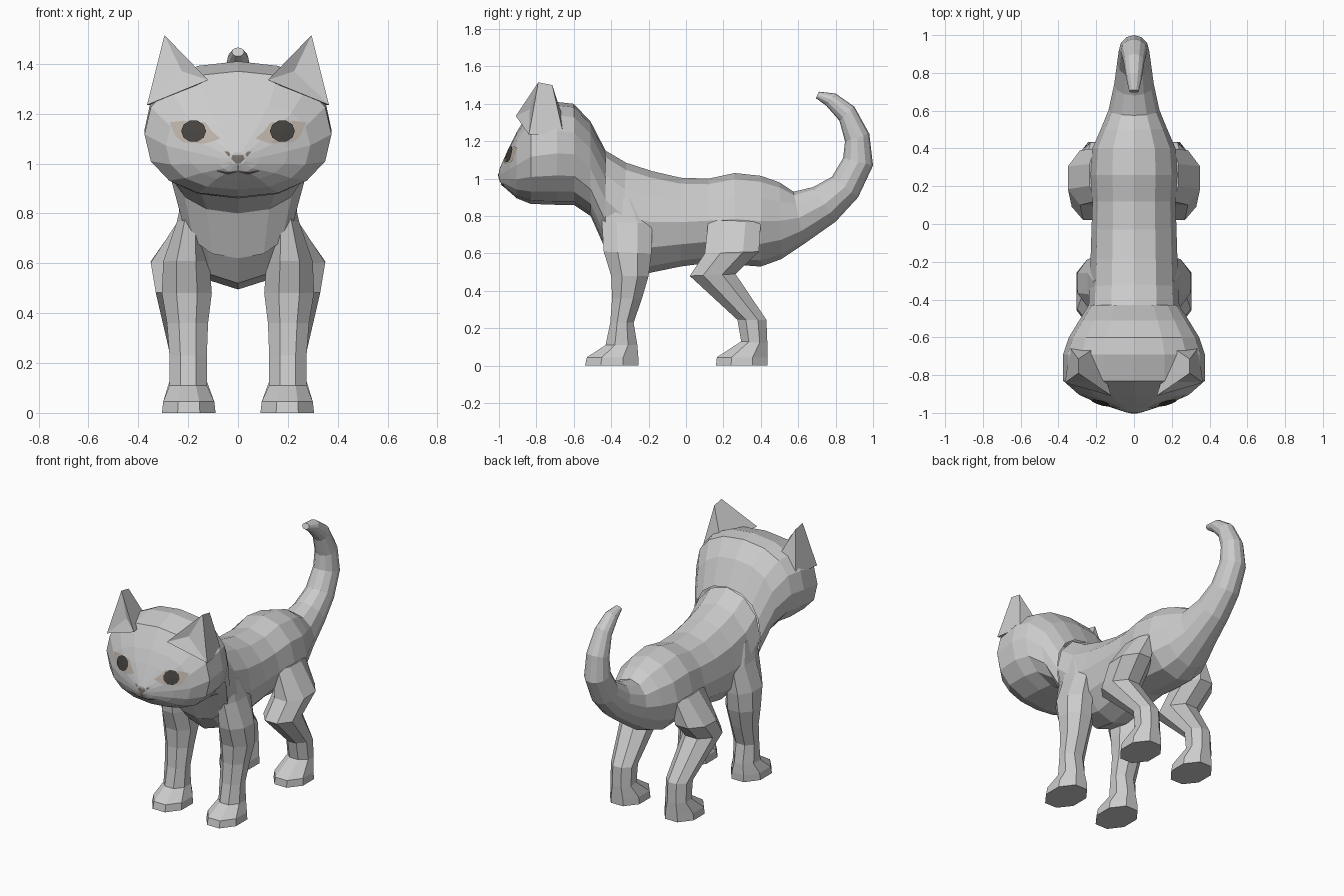
import bpy, bmesh, math
from mathutils import Vector
from mathutils.bvhtree import BVHTree

if "Cube" in bpy.data.objects:
    bpy.data.objects.remove(bpy.data.objects["Cube"])


def finish(name, bm, mirror=False, color=None):
    bmesh.ops.recalc_face_normals(bm, faces=bm.faces[:])
    me = bpy.data.meshes.new(name)
    bm.to_mesh(me)
    bm.free()
    ob = bpy.data.objects.new(name, me)
    bpy.context.collection.objects.link(ob)
    if mirror:
        ob.modifiers.new("mirror", 'MIRROR')
    if color:
        mat = bpy.data.materials.new(name)
        mat.diffuse_color = (*color, 1)
        mat.use_nodes = True
        mat.node_tree.nodes["Principled BSDF"].inputs["Base Color"].default_value = mat.diffuse_color
        me.materials.append(mat)
    return ob


def power(v, e):
    return math.copysign(abs(v) ** e, v)


def loft(sections, n, e=1.0, half_step=False, caps=(True, True)):
    """Each section: (y1, z1, y2, z2, x_min, x_max) = two opposite ring points and the width."""
    bm = bmesh.new()
    rings = []
    shift = math.pi / n if half_step else 0
    grow = 1 / math.cos(shift)
    for y1, z1, y2, z2, xa, xb in sections:
        mid = Vector(((xa + xb) / 2, (y1 + y2) / 2, (z1 + z2) / 2))
        up = Vector((0, y1 - y2, z1 - z2)) / 2 * grow
        side = Vector(((xb - xa) / 2 * grow, 0, 0))
        ring = []
        for i in range(n):
            a = 2 * math.pi * i / n + shift
            ring.append(bm.verts.new(mid + up * power(math.cos(a), e) + side * power(math.sin(a), e)))
        rings.append(ring)
    for r, s in zip(rings, rings[1:]):
        for i in range(n):
            j = (i + 1) % n
            bm.faces.new((r[i], r[j], s[j], s[i]))
    if caps[0]:
        bm.faces.new(rings[0])
    if caps[1]:
        bm.faces.new(rings[-1])
    return bm


# Body flowing into the upturned tail: top point, bottom point, half width
body = [
    (-.43, 1.15, -.43, .62, .24), (-.32, 1.085, -.35, .52, .235), (-.18, 1.04, -.2, .495, .23),
    (-.03, 1.005, -.03, .53, .225), (.12, 1.0, .12, .55, .22), (.26, 1.03, .26, .54, .23),
    (.40, 1.015, .40, .53, .22), (.50, .98, .51, .57, .175), (.575, .93, .63, .65, .135),
    (.68, .955, .80, .77, .105), (.78, 1.01, .92, .90, .09), (.84, 1.11, 1.0, 1.07, .08),
    (.85, 1.20, .98, 1.24, .07), (.82, 1.31, .90, 1.385, .055), (.75, 1.39, .80, 1.455, .042),
    (.695, 1.43, .71, 1.465, .025)]
finish("body_and_tail", loft([(*s[:4], -s[4], s[4]) for s in body], 12, caps=(False, True)))

# Head and neck: y, top z, bottom z, half width
head = [
    (-.43, 1.15, .62, .24), (-.51, 1.305, .80, .29), (-.60, 1.40, .86, .345), (-.69, 1.41, .86, .375),
    (-.83, 1.37, .865, .375), (-.905, 1.25, .895, .29), (-.945, 1.17, .93, .20),
    (-.985, 1.08, .965, .08), (-1.0, 1.045, .995, .03)]
bm = loft([(y, t, y, b, -w, w) for y, t, b, w in head], 16, e=.88, caps=(False, True))
tree = BVHTree.FromBMesh(bm)
finish("head", bm)

# Legs: front y, front z, back y, back z, inner x, outer x
front = [
    (-.54, 0, -.255, 0, .09, .305), (-.53, .045, -.255, .045, .095, .30), (-.43, .11, -.26, .11, .125, .275),
    (-.405, .23, -.28, .23, .125, .275), (-.395, .36, -.235, .36, .12, .285), (-.40, .48, -.20, .48, .105, .305),
    (-.44, .61, -.185, .60, .115, .30), (-.45, .77, -.18, .76, .14, .245), (-.44, .92, -.25, .88, .15, .215)]
hind = [
    (.16, 0, .435, 0, .09, .305), (.165, .045, .435, .045, .095, .30), (.295, .13, .435, .12, .125, .275),
    (.275, .245, .43, .245, .125, .275), (.02, .48, .265, .49, .12, .33),
    (.10, .60, .39, .61, .13, .35), (.12, .78, .40, .77, .14, .235)]
for name, rows in (("front_legs", front), ("hind_legs", hind)):
    finish(name, loft(rows, 8, half_step=True), mirror=True)

# Ears: pyramids with a hollow front and a narrow tip ridge
bm = bmesh.new()
inner, outer, hollow, back_in, back_out, tip, tip_back = [bm.verts.new(p) for p in (
    (.12, -.91, 1.335), (.365, -.84, 1.235), (.225, -.835, 1.37), (.20, -.65, 1.30),
    (.34, -.655, 1.235), (.295, -.79, 1.515), (.295, -.715, 1.50))]
for f in ((tip, inner, hollow), (tip, hollow, outer), (hollow, inner, outer),
          (tip, tip_back, back_in, inner), (tip, outer, back_out, tip_back),
          (tip_back, back_out, back_in), (inner, back_in, back_out, outer)):
    bm.faces.new(f)
finish("ears", bm, mirror=True)


def on_face(x, z, lift):
    hit = tree.ray_cast(Vector((x, -2, z)), Vector((0, 1, 0)))[0]
    return Vector((x, (hit.y if hit else -.9) - lift, z))


def patch(name, outline, lift, color, mirror=False):
    """Fan of triangles laid onto the front of the head."""
    bm = bmesh.new()
    cx = sum(p[0] for p in outline) / len(outline)
    cz = sum(p[1] for p in outline) / len(outline)
    mid = bm.verts.new(on_face(cx, cz, lift))
    rim = [bm.verts.new(on_face(x, z, lift)) for x, z in outline]
    for a, b in zip(rim, rim[1:] + rim[:1]):
        bm.faces.new((mid, a, b))
    bm.normal_update()
    if sum(f.normal.y for f in bm.faces) > 0:
        bmesh.ops.reverse_faces(bm, faces=bm.faces[:])
    return finish(name, bm, mirror, color)


# Eyes, nose and mouth
patch("eye_rims", [(.07, 1.10), (.13, 1.08), (.22, 1.085), (.25, 1.11), (.275, 1.165), (.22, 1.172),
                   (.13, 1.165), (.105, 1.13)], .004, (.5, .44, .39), True)
patch("pupils", [(.178 + .05 * math.cos(math.tau * i / 10), 1.13 + .044 * math.sin(math.tau * i / 10))
                 for i in range(10)], .01, (.06, .055, .05), True)
patch("nose", [(-.055, 1.048), (.055, 1.048), (.01, 1.0), (-.01, 1.0)], .004, (.2, .17, .15))
patch("mouth_line", [(-.003, 1.0), (.003, 1.0), (.003, .97), (-.003, .97)], .004, (.15, .13, .12))
patch("mouth_corners", [(0, .973), (.04, .962), (.085, .974), (.085, .968), (.04, .955), (0, .966)],
      .004, (.15, .13, .12), True)
